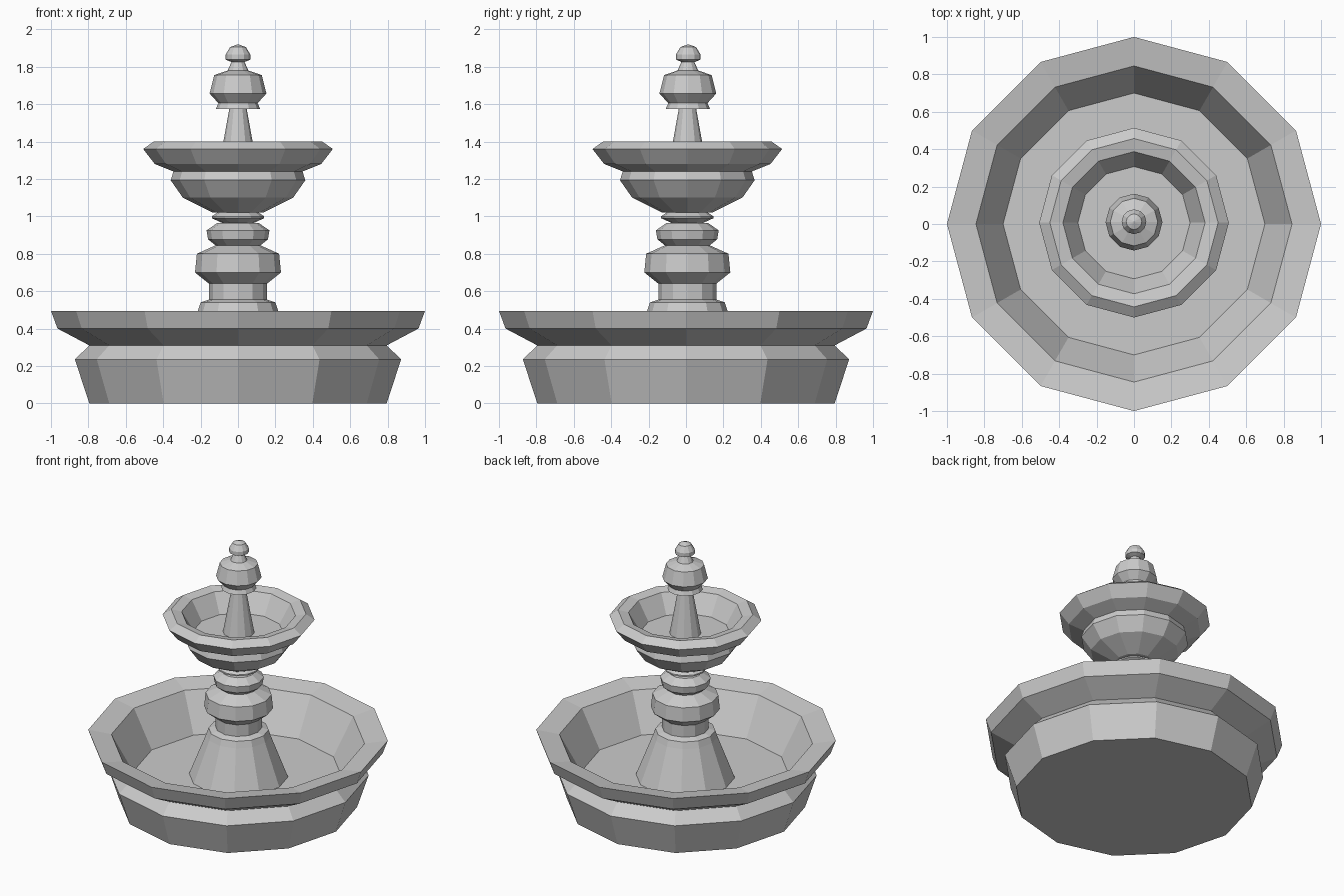
import bpy
import bmesh
from math import cos, sin, pi

SIDES = 12


def lathe(name, profile, y=0.0, sides=SIDES):
    """Spin a (radius, height) profile round z; r = 0 ends become single points."""
    bm = bmesh.new()
    rings = []
    for r, z in profile:
        if r == 0:
            rings.append([bm.verts.new((0, 0, z))] * sides)
        else:
            rings.append([bm.verts.new((r * cos(2 * pi * i / sides),
                                        r * sin(2 * pi * i / sides), z))
                          for i in range(sides)])
    for a, b in zip(rings, rings[1:]):
        for i in range(sides):
            j = (i + 1) % sides
            bm.faces.new(list(dict.fromkeys((a[i], a[j], b[j], b[i]))))
    bmesh.ops.recalc_face_normals(bm, faces=bm.faces)
    mesh = bpy.data.meshes.new(name)
    bm.to_mesh(mesh)
    bm.free()
    obj = bpy.data.objects.new(name, mesh)
    obj.location.y = y
    bpy.context.collection.objects.link(obj)
    return obj


# Large lower basin: outer wall, sloping rim, inner wall and floor
lathe("lower_basin", [
    (0, 0), (0.795, 0), (0.872, 0.235), (0.795, 0.31), (0.965, 0.40),
    (1.0, 0.495), (0.845, 0.468), (0.70, 0.20), (0, 0.20)])

# Turned pedestal standing on the basin floor
lathe("pedestal", [
    (0, 0.20), (0.33, 0.20), (0.215, 0.495), (0.20, 0.54), (0.155, 0.555),
    (0.155, 0.64), (0.23, 0.70), (0.22, 0.80), (0.12, 0.845),
    (0.16, 0.877), (0.168, 0.925), (0.11, 0.965), (0, 0.965)], 0.007)

# Narrow collar under the upper bowl
lathe("collar", [
    (0, 0.965), (0.085, 0.965), (0.14, 0.99), (0.14, 1.0), (0.11, 1.02), (0, 1.02)], 0.007)

# Upper bowl with hollow interior
lathe("upper_bowl", [
    (0, 1.02), (0.135, 1.02), (0.295, 1.10), (0.36, 1.193), (0.345, 1.24),
    (0.445, 1.28), (0.507, 1.36), (0.45, 1.40), (0.38, 1.385),
    (0.30, 1.25), (0, 1.25)], 0.007)

# Tapering spout rising from the bowl
lathe("spout", [(0, 1.25), (0.105, 1.25), (0.042, 1.60), (0, 1.60)], 0.008)

# Finial: flared skirt, urn and neck
lathe("finial_urn", [
    (0, 1.575), (0.118, 1.575), (0.105, 1.605), (0.152, 1.657), (0.127, 1.755),
    (0.055, 1.78), (0.035, 1.825), (0, 1.825)], 0.01)

# Rounded knob on top
lathe("finial_knob", [
    (0, 1.825), (0.035, 1.825), (0.066, 1.838), (0.066, 1.865),
    (0.042, 1.905), (0, 1.92)], 0.012)
